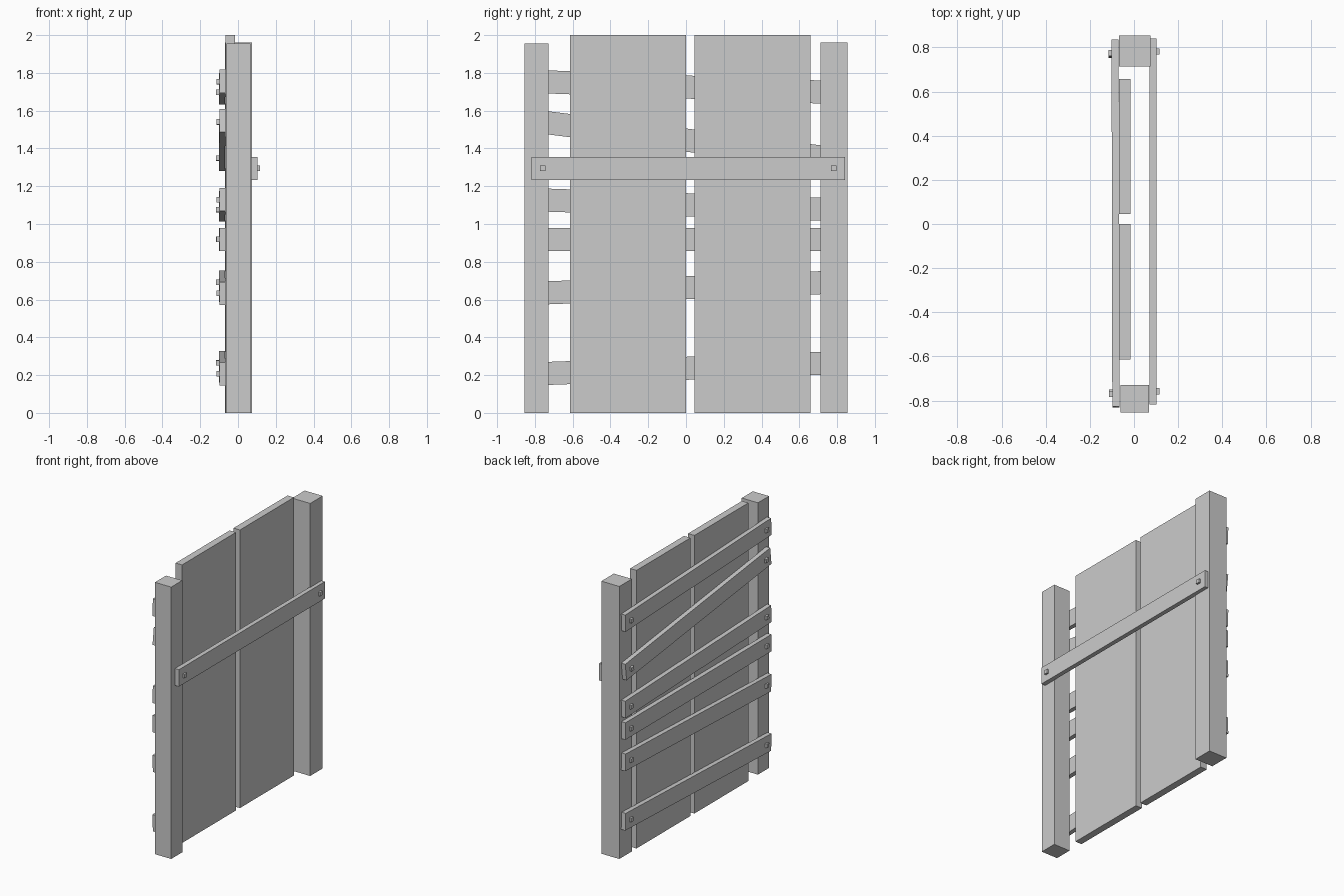
import bpy, bmesh, math
from mathutils import Matrix

if "Cube" in bpy.data.objects:
    bpy.data.objects.remove(bpy.data.objects["Cube"])


def box(name, x, y, z, matrix=None):
    """Box from (min, max) ranges, optionally placed by a matrix."""
    bm = bmesh.new()
    bmesh.ops.create_cube(bm, size=1)
    for v in bm.verts:
        for i, (lo, hi) in enumerate((x, y, z)):
            v.co[i] = lo + (v.co[i] + 0.5) * (hi - lo)
    mesh = bpy.data.meshes.new(name)
    bm.to_mesh(mesh)
    bm.free()
    obj = bpy.data.objects.new(name, mesh)
    bpy.context.collection.objects.link(obj)
    if matrix:
        obj.matrix_world = matrix
    return obj


def plank(name, centre, half_length, side, slope=0.0, yaw=0.0):
    """Cross plank with a square peg at each end; side is the outward x direction."""
    m = (Matrix.Translation(centre) @ Matrix.Rotation(yaw, 4, 'Z')
         @ Matrix.Rotation(math.atan(slope), 4, 'X'))
    box(name, (-0.016, 0.016), (-half_length, half_length), (-0.061, 0.061), m)
    for end in (-1, 1):
        y = end * (half_length - 0.059)
        x = sorted((side * 0.010, side * 0.0305))
        box(name + "_peg", x, (y - 0.014, y + 0.014), (-0.014, 0.014), m)


# Upright posts
box("left_post", (-0.062, 0.067), (-0.855, -0.729), (0, 1.955))
box("right_post", (-0.068, 0.075), (0.713, 0.855), (0, 1.96))

# Two tall panels
for y0 in (-0.613, 0.045):
    box("panel", (-0.067, -0.016), (y0, y0 + 0.613), (0, 2.0))

# Single cross plank on one face
plank("front_plank", (0.086, 0.012, 1.295), 0.829, 1)

# Uneven cross planks on the other face: mid height and slope
for z, slope in ((1.725, -0.037), (1.444, -0.125), (1.102, -0.033),
                 (0.919, 0.0), (0.663, 0.037), (0.236, 0.037)):
    plank("back_plank", (-0.084, 0.002, z), 0.832, -1, slope, 0.002)
